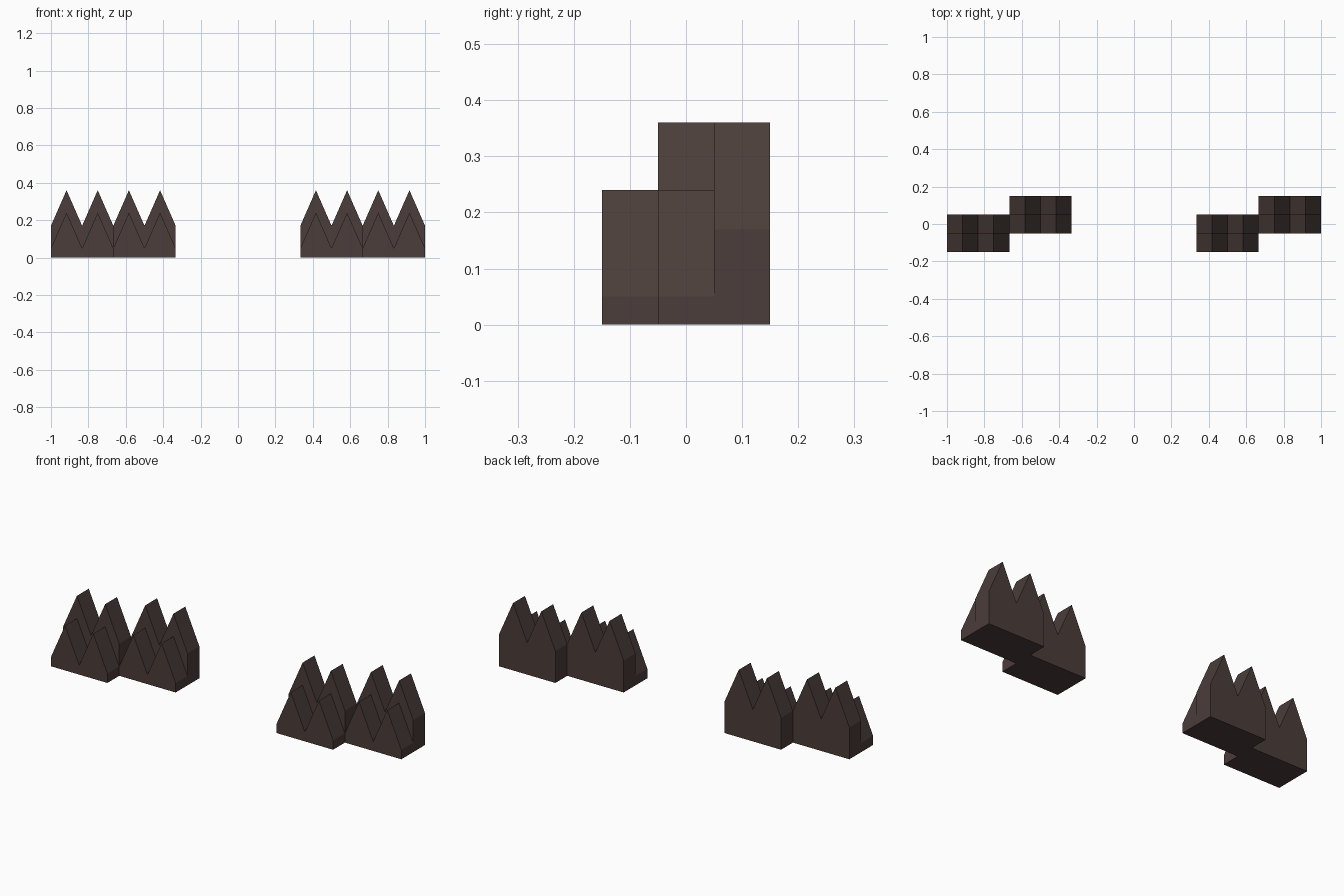
import bpy, bmesh

if "Cube" in bpy.data.objects:
    bpy.data.objects.remove(bpy.data.objects["Cube"])

mat = bpy.data.materials.new("dark_brown")
mat.diffuse_color = (0.07, 0.047, 0.043, 1)
mat.use_nodes = True
mat.node_tree.nodes["Principled BSDF"].inputs["Base Color"].default_value = mat.diffuse_color

W = 1 / 3          # width of one spike block
ROW = 0.1          # depth of one spike row
RISE = 0.19        # peak height above valley


def spike_block(name, x0, y0):
    """Two-step block: low spiked row in front, tall spiked row behind."""
    bm = bmesh.new()

    def zigzag(y, valley):
        return [bm.verts.new((x0 + W * i / 4, y, valley + RISE * (i % 2))) for i in range(5)]

    y1, y2 = y0 + ROW, y0 + 2 * ROW
    rows = [zigzag(y0, 0.05), zigzag(y1, 0.05), zigzag(y1, 0.17), zigzag(y2, 0.17)]
    # spiked tops and the step wall between the rows
    for a, b in zip(rows, rows[1:]):
        for i in range(4):
            bm.faces.new((a[i], a[i + 1], b[i + 1], b[i]))
    # base corners, front, back, underside and stepped sides
    fl, fr, br, bl = [bm.verts.new(p) for p in
                      ((x0, y0, 0), (x0 + W, y0, 0), (x0 + W, y2, 0), (x0, y2, 0))]
    bm.faces.new([fl, fr] + rows[0][::-1])
    bm.faces.new([br, bl] + rows[3])
    bm.faces.new((fl, bl, br, fr))
    bm.faces.new([bl, fl] + [r[0] for r in rows])
    bm.faces.new([fr, br] + [r[4] for r in rows[::-1]])
    bmesh.ops.recalc_face_normals(bm, faces=bm.faces)

    me = bpy.data.meshes.new(name)
    bm.to_mesh(me)
    bm.free()
    me.materials.append(mat)
    bpy.context.collection.objects.link(bpy.data.objects.new(name, me))


# Two identical pairs, each with a forward and a set-back block
for side, x in (("left", -1), ("right", W)):
    spike_block(side + "_spikes_forward", x, -0.15)
    spike_block(side + "_spikes_back", x + W, -0.05)
